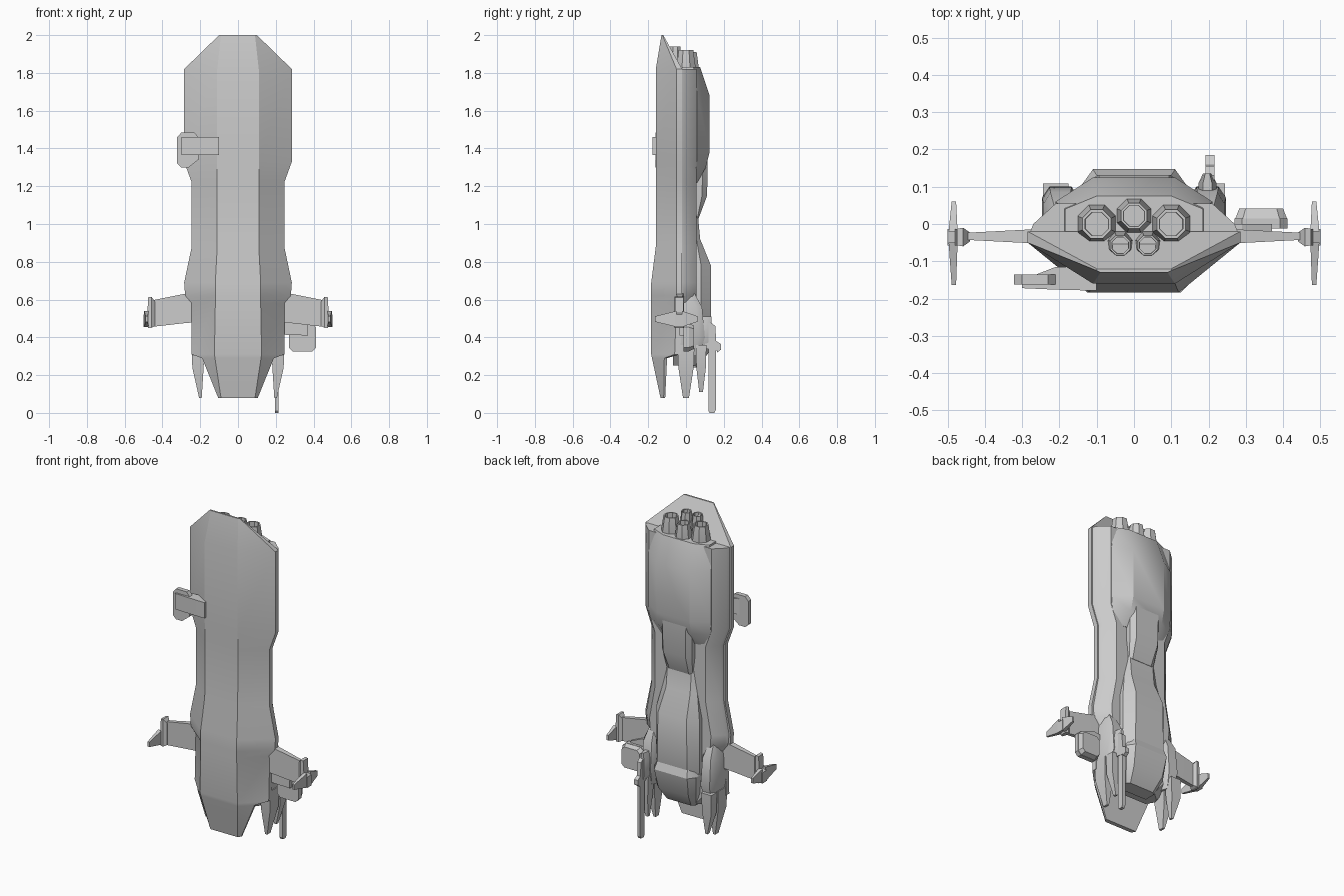
import bpy, bmesh, math


def loft(name, rings, angle=28):
    """Skin a list of equal-length 3D rings and cap both ends."""
    bm = bmesh.new()
    rows = [[bm.verts.new(p) for p in r] for r in rings]
    n = len(rows[0])
    for a, b in zip(rows, rows[1:]):
        for i in range(n):
            j = (i + 1) % n
            bm.faces.new((a[i], a[j], b[j], b[i]))
    bm.faces.new(rows[0][::-1])
    bm.faces.new(rows[-1])
    bmesh.ops.recalc_face_normals(bm, faces=bm.faces[:])
    me = bpy.data.meshes.new(name)
    bm.to_mesh(me)
    bm.free()
    ob = bpy.data.objects.new(name, me)
    bpy.context.collection.objects.link(ob)
    bpy.ops.object.select_all(action='DESELECT')
    bpy.context.view_layer.objects.active = ob
    ob.select_set(True)
    bpy.ops.object.shade_smooth_by_angle(angle=math.radians(angle))
    return ob


def sym(z, half, cx=0):
    """Horizontal ring from a half section mirrored about x = cx."""
    return [(cx + x, y, z) for x, y in half] + [(cx - x, y, z) for x, y in half[::-1]]


def plate_y(name, pts, y0, y1, inset=1.0):
    """Extrude an x-z outline along y, the far side scaled by inset."""
    cx = sum(p[0] for p in pts) / len(pts)
    cz = sum(p[1] for p in pts) / len(pts)
    far = [(cx + (x - cx) * inset, y1, cz + (z - cz) * inset) for x, z in pts]
    return loft(name, [[(x, y0, z) for x, z in pts], far])


def plate_x(name, pts, x0, x1):
    """Extrude a y-z outline along x."""
    return loft(name, [[(x, y, z) for y, z in pts] for x in (x0, x1)])


def chamfer(x0, x1, z0, z1, c):
    return [(x0 + c, z0), (x1 - c, z0), (x1, z0 + c), (x1, z1 - c),
            (x1 - c, z1), (x0 + c, z1), (x0, z1 - c), (x0, z0 + c)]


# Belly hull: z, half width, rim back y, rim front y, flat half width, belly y
belly = [(2.0, .10, -.12, -.125, .09, -.13), (1.82, .285, -.02, -.05, .11, -.16),
         (1.33, .285, -.02, -.05, .11, -.16), (1.22, .245, -.02, -.05, .11, -.158),
         (.88, .245, -.02, -.05, .11, -.16), (.69, .285, -.02, -.05, .12, -.184),
         (.62, .28, -.02, -.05, .12, -.184), (.58, .247, -.02, -.05, .12, -.184),
         (.31, .247, -.03, -.06, .125, -.184), (.29, .19, -.10, -.115, .122, -.18),
         (.08, .105, -.11, -.118, .09, -.135)]
loft("belly_hull", [sym(z, [(w, a), (w, b), (f, c)]) for z, w, a, b, f, c in belly])

# Upper deck behind the rim
deck = [(1.82, .28), (1.33, .28), (1.22, .24), (.88, .24), (.69, .275), (.62, .27),
        (.58, .24), (.33, .235), (.25, .17)]
loft("upper_deck", [sym(z, [(w - .03, -.07), (w, -.025), (w - .01, 0), (w - .07, .055)])
                    for z, w in deck])

# Raised blocks on the back: z, foot width, shoulder y, ridge width, ridge y
blocks = {
    "engine_block": [(1.83, .185, .04, .10, .075), (1.68, .21, .06, .11, .125),
                     (1.38, .21, .06, .11, .125), (1.30, .20, .055, .11, .105),
                     (1.22, .17, .045, .10, .06)],
    "back_pod": [(1.42, .10, .09, .08, .115), (1.15, .10, .085, .075, .112),
                 (1.03, .085, .06, .065, .067)],
    "spine": [(1.08, .10, .04, .08, .06), (.92, .115, .055, .08, .075),
              (.78, .145, .08, .095, .132), (.48, .145, .08, .10, .132),
              (.30, .12, .05, .09, .08)],
    "nose_cabin": [(.49, .115, .09, .10, .13), (.44, .14, .105, .11, .147),
                   (.32, .13, .09, .10, .12), (.24, .10, .05, .08, .065)],
}
for name, secs in blocks.items():
    loft(name, [sym(z, [(w, -.02), (w, s), (r, y)]) for z, w, s, r, y in secs])

# Engine nozzles with recessed octagonal mouths: x, y, radius, rim z
for i, (x, y, r, top) in enumerate([(-.1, 0, .055, 1.92), (.1, 0, .055, 1.92),
                                    (0, .022, .049, 1.91),
                                    (-.037, -.057, .038, 1.94), (.037, -.057, .038, 1.94)]):
    prof = [(r * .95, 1.79), (r, 1.83), (r * .76, top), (r * .62, top), (r * .6, top - .06)]
    loft(f"engine_nozzle_{i}",
         [[(x + q * math.cos((k + .5) * math.pi / 4), y + q * math.sin((k + .5) * math.pi / 4), z)
           for k in range(8)] for q, z in prof])

for s, side in ((1, "right"), (-1, "left")):
    # Cheek pods beside the cabin
    loft(side + "_cheek_pod",
         [sym(z, [(w, -.03), (w, b - .03), (w * .6, b)], s * .197)
          for z, w, b in [(.66, .02, .03), (.56, .045, .085), (.40, .05, .10), (.30, .03, .07)]])
    # Forward prongs
    for tag, y, t, tip in (("main", 0, .045, .08), ("rear", .08, .028, .11)):
        loft(f"{side}_{tag}_prong",
             [[(s * (cx + a * w), y + b * d, z) for a, b in ((1, 1), (1, -1), (-1, -1), (-1, 1))]
              for z, cx, w, d in [(.36, .21, .034, t), (.24, .212, .03, t * .9),
                                  (tip, .199, .007, t * .35)]])
    # Wing, tip hub and tip fin
    loft(side + "_wing",
         [[(s * x, -.033 + d, z0), (s * x, -.033 - d, z0), (s * x, -.033 - d, z1), (s * x, -.033 + d, z1)]
          for x, d, z0, z1 in [(.22, .02, .48, .64), (.285, .018, .475, .63), (.46, .009, .455, .595)]])
    loft(side + "_wing_hub",
         [[(s * x, -.035 + d, z0), (s * x, -.035 - d, z0), (s * x, -.035 - d, z1), (s * x, -.035 + d, z1)]
          for x, d, z0, z1 in [(.44, .012, .46, .59), (.458, .025, .45, .615), (.475, .022, .45, .612),
                               (.48, .022, .46, .53), (.50, .022, .455, .52)]])
    for e, root, tip in (("front", -.05, -.163), ("back", -.02, .06)):
        loft(f"{side}_{e}_tip_fin",
             [[(s * a, y, z0), (s * b, y, z0), (s * b, y, z1), (s * a, y, z1)]
              for y, a, b, z0, z1 in [(root, .473, .497, .455, .54), (tip, .477, .489, .482, .512)]])

# Upper left sensor: arm and pad
loft("sensor_arm", [[(x, a, z) for a, z in ((y0, 1.365), (y1, 1.365), (y1, 1.46), (y0, 1.46))]
                    for x, y0, y1 in [(-.10, -.178, -.13), (-.13, -.178, -.115),
                                      (-.21, -.176, -.115), (-.30, -.172, -.15)]])
plate_y("sensor_pad", [(-.30, 1.30), (-.26, 1.30), (-.21, 1.34), (-.21, 1.46), (-.23, 1.484),
                       (-.30, 1.484), (-.322, 1.46), (-.322, 1.32)], -.162, -.135)

# Lower right equipment: arm and box
plate_y("equipment_arm", [(.21, .415), (.37, .41), (.37, .485), (.29, .52), (.21, .51)], -.035, .0)
plate_y("equipment_box", chamfer(.27, .412, .325, .475, .02), -.012, .015)
plate_y("equipment_box_lid", chamfer(.272, .41, .327, .473, .02), .015, .042, .85)

# Long blade antenna with its mount
plate_x("antenna_blade", [(.118, .01), (.125, 0), (.15, 0), (.158, .015), (.158, .35), (.118, .35)], .195, .214)
plate_x("antenna_head", [(.10, .34), (.165, .33), (.165, .32), (.185, .335), (.185, .365), (.16, .38),
                         (.155, .46), (.13, .48), (.10, .47)], .192, .216)
loft("antenna_mount", [sym(z, [(w, .06), (w, .11), (w * .5, .135)], .197)
                       for z, w in [(.51, .012), (.46, .024), (.38, .024), (.35, .012)]])
